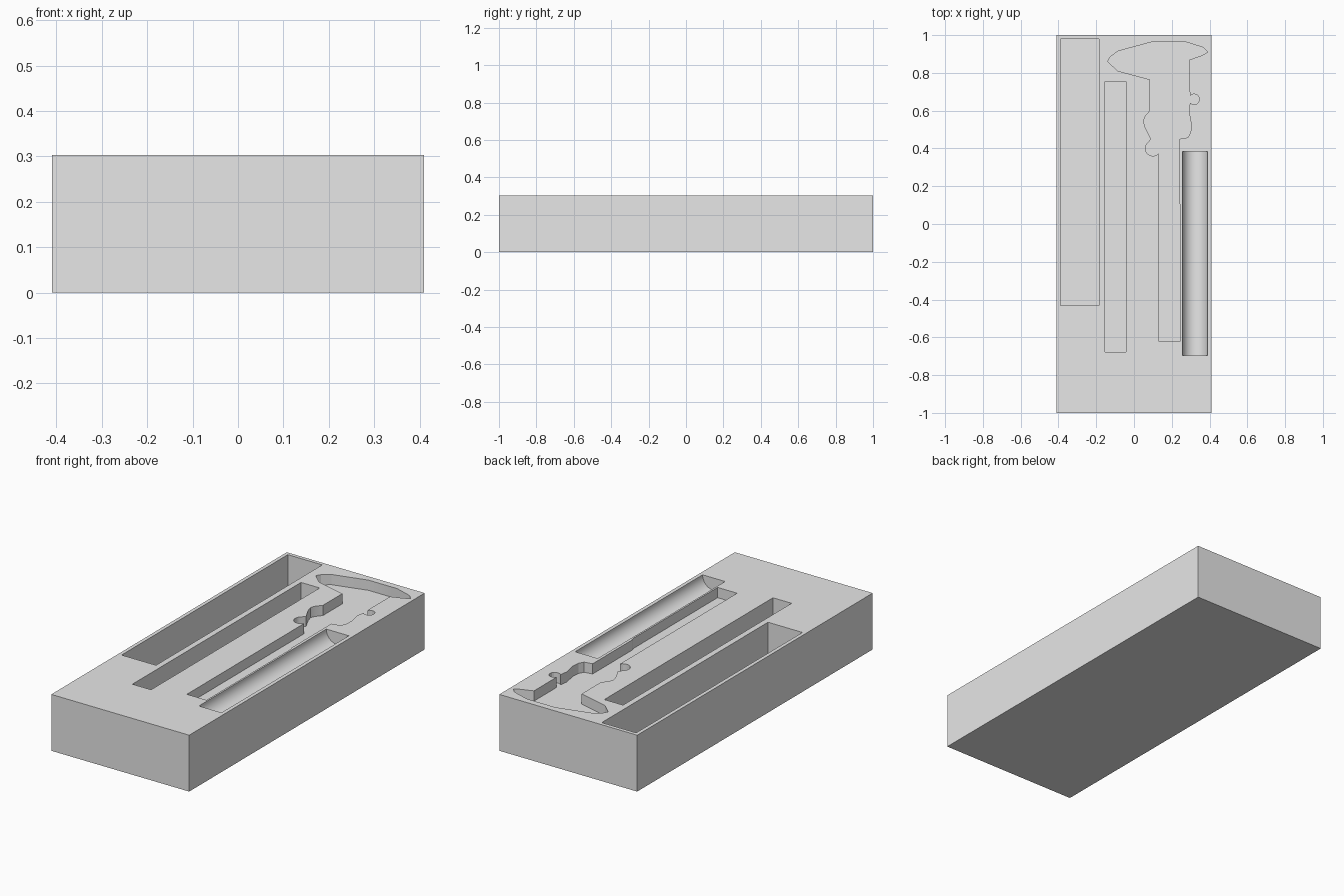
import bpy
import bmesh
from math import cos, sin, radians, pi
from mathutils import Matrix

if "Cube" in bpy.data.objects:
    bpy.data.objects.remove(bpy.data.objects["Cube"])

WIDTH, LENGTH, TOP = 0.82, 2.0, 0.303

grey = bpy.data.materials.new("plain grey")
grey.use_nodes = True
colour = (0.8, 0.8, 0.8, 1)
grey.diffuse_color = colour
grey.node_tree.nodes["Principled BSDF"].inputs["Base Color"].default_value = colour


def finish(name, bm):
    bmesh.ops.recalc_face_normals(bm, faces=bm.faces[:])
    mesh = bpy.data.meshes.new(name)
    bm.to_mesh(mesh)
    bm.free()
    mesh.materials.append(grey)
    obj = bpy.data.objects.new(name, mesh)
    bpy.context.collection.objects.link(obj)
    return obj


def prism(name, outline, bottom, top):
    """Extrude a plan outline upwards."""
    bm = bmesh.new()
    face = bm.faces.new([bm.verts.new((x, y, bottom)) for x, y in outline])
    grown = bmesh.ops.extrude_face_region(bm, geom=[face])["geom"]
    verts = [v for v in grown if isinstance(v, bmesh.types.BMVert)]
    bmesh.ops.translate(bm, verts=verts, vec=(0, 0, top - bottom))
    return finish(name, bm)


def rectangle(x0, x1, y0, y1):
    return [(x0, y0), (x1, y0), (x1, y1), (x0, y1)]


def arc(cx, cy, r, start, end, steps=8):
    angles = [radians(start + (end - start) * i / steps) for i in range(steps + 1)]
    return [(cx + r * cos(a), cy + r * sin(a)) for a in angles]


def pocket(name, outline, depth):
    return prism(name, outline, TOP - depth, TOP + 0.1)


# Solid tray block
tray = prism("tool_tray", rectangle(-WIDTH / 2, WIDTH / 2, -LENGTH / 2, LENGTH / 2), 0, TOP)

# Hammer outline, clockwise from the head's pointed end
hammer = [(-0.14, 0.86), (-0.125, 0.885), (-0.085, 0.915), (0.1, 0.965), (0.27, 0.965),
          (0.365, 0.935), (0.39, 0.91), (0.36, 0.893), (0.295, 0.87), (0.295, 0.7)]
hammer += arc(0.318, 0.66, 0.028, 140, -140, 12)
hammer += [(0.29, 0.6), (0.303, 0.53), (0.3, 0.485), (0.285, 0.458), (0.24, 0.45),
           (0.24, 0.11), (0.246, 0.1), (0.246, -0.62), (0.13, -0.62), (0.13, 0.375)]
hammer += arc(0.1, 0.4, 0.04, -60, -235, 10)
hammer += [(0.09, 0.45), (0.06, 0.51), (0.05, 0.545), (0.06, 0.57), (0.085, 0.6),
           (0.085, 0.765), (-0.085, 0.81)]

# Half-round trough
bm = bmesh.new()
y0, y1 = -0.697, 0.385
bmesh.ops.create_cone(
    bm, cap_ends=True, segments=64, radius1=0.067, radius2=0.067, depth=y1 - y0,
    matrix=Matrix.Translation((0.3225, (y0 + y1) / 2, TOP)) @ Matrix.Rotation(pi / 2, 4, "X"))

cutters = [
    pocket("wide_slot", rectangle(-0.39, -0.185, -0.432, 0.98), 0.2),
    pocket("narrow_slot", rectangle(-0.154, -0.043, -0.677, 0.755), 0.11),
    pocket("hammer_recess", hammer, 0.055),
    finish("round_trough", bm),
]

# Cut every recess, then drop the cutters
bpy.context.view_layer.objects.active = tray
for cutter in cutters:
    cutter.hide_render = True
    cut = tray.modifiers.new(cutter.name, "BOOLEAN")
    cut.operation = "DIFFERENCE"
    cut.solver = "EXACT"
    cut.object = cutter
    bpy.ops.object.modifier_apply(modifier=cut.name)
    bpy.data.objects.remove(cutter)

# Smooth the trough, keep the other edges crisp
bpy.ops.object.select_all(action="DESELECT")
tray.select_set(True)
bpy.ops.object.shade_smooth_by_angle(angle=radians(20))
